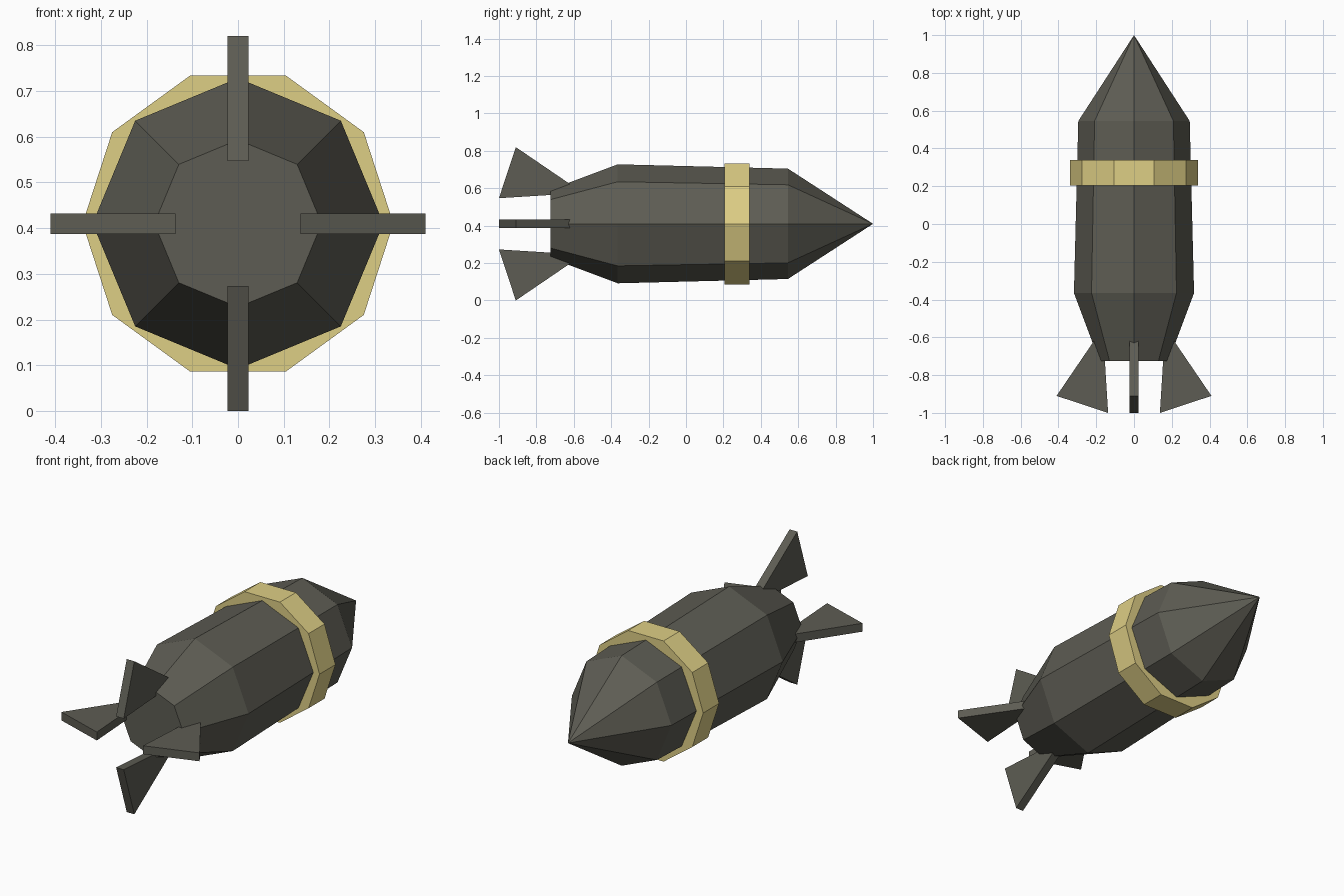
import bpy, math

if "Cube" in bpy.data.objects:
    bpy.data.objects.remove(bpy.data.objects["Cube"])

CZ = 0.41  # height of the long axis


def material(name, rgb):
    m = bpy.data.materials.new(name)
    m.diffuse_color = (*rgb, 1)
    m.use_nodes = True
    m.node_tree.nodes["Principled BSDF"].inputs["Base Color"].default_value = m.diffuse_color
    return m


def add_object(name, verts, faces, mat):
    mesh = bpy.data.meshes.new(name)
    mesh.from_pydata(verts, [], faces)
    mesh.materials.append(mat)
    ob = bpy.data.objects.new(name, mesh)
    bpy.context.collection.objects.link(ob)
    return ob


def lathe(name, profile, sides, mat, tip=None):
    """Closed faceted solid around the y axis from (y, radius) rings, with an optional point."""
    verts, faces = [], []
    for y, r in profile:
        for i in range(sides):
            a = math.tau * i / sides
            verts.append((r * math.cos(a), y, CZ + r * math.sin(a)))
    for k in range(len(profile) - 1):
        for i in range(sides):
            j = (i + 1) % sides
            a, b = k * sides, (k + 1) * sides
            faces.append((a + i, b + i, b + j, a + j))
    faces.append(tuple(range(sides)))
    last = (len(profile) - 1) * sides
    if tip is None:
        faces.append(tuple(last + i for i in reversed(range(sides))))
    else:
        verts.append((0, tip, CZ))
        for i in range(sides):
            faces.append((last + i, len(verts) - 1, last + (i + 1) % sides))
    return add_object(name, verts, faces, mat)


dark = material("dark_olive_grey", (0.110, 0.108, 0.087))
tan = material("pale_yellow", (0.73, 0.62, 0.235))

# Eight-sided casing with pointed nose
lathe("casing", [(-0.725, 0.183), (-0.365, 0.318), (0.545, 0.295)], 8, dark, tip=1.0)

# Ten-sided painted band
lathe("band", [(0.205, 0.34), (0.34, 0.34)], 10, tan)

# Four triangular tail fins, as (y, radius) outline extruded sideways
outline = [(-1.0, 0.137), (-0.91, 0.41), (-0.55, 0.165)]
half = 0.0225
for n, side in enumerate(("right", "top", "left", "bottom")):
    c, s = round(math.cos(n * math.pi / 2)), round(math.sin(n * math.pi / 2))
    verts = [(r * c - t * s, y, CZ + r * s + t * c) for t in (-half, half) for y, r in outline]
    faces = [(0, 1, 2), (5, 4, 3)] + [(i, i + 3, (i + 1) % 3 + 3, (i + 1) % 3) for i in range(3)]
    add_object("tail_fin_" + side, verts, faces, dark)
